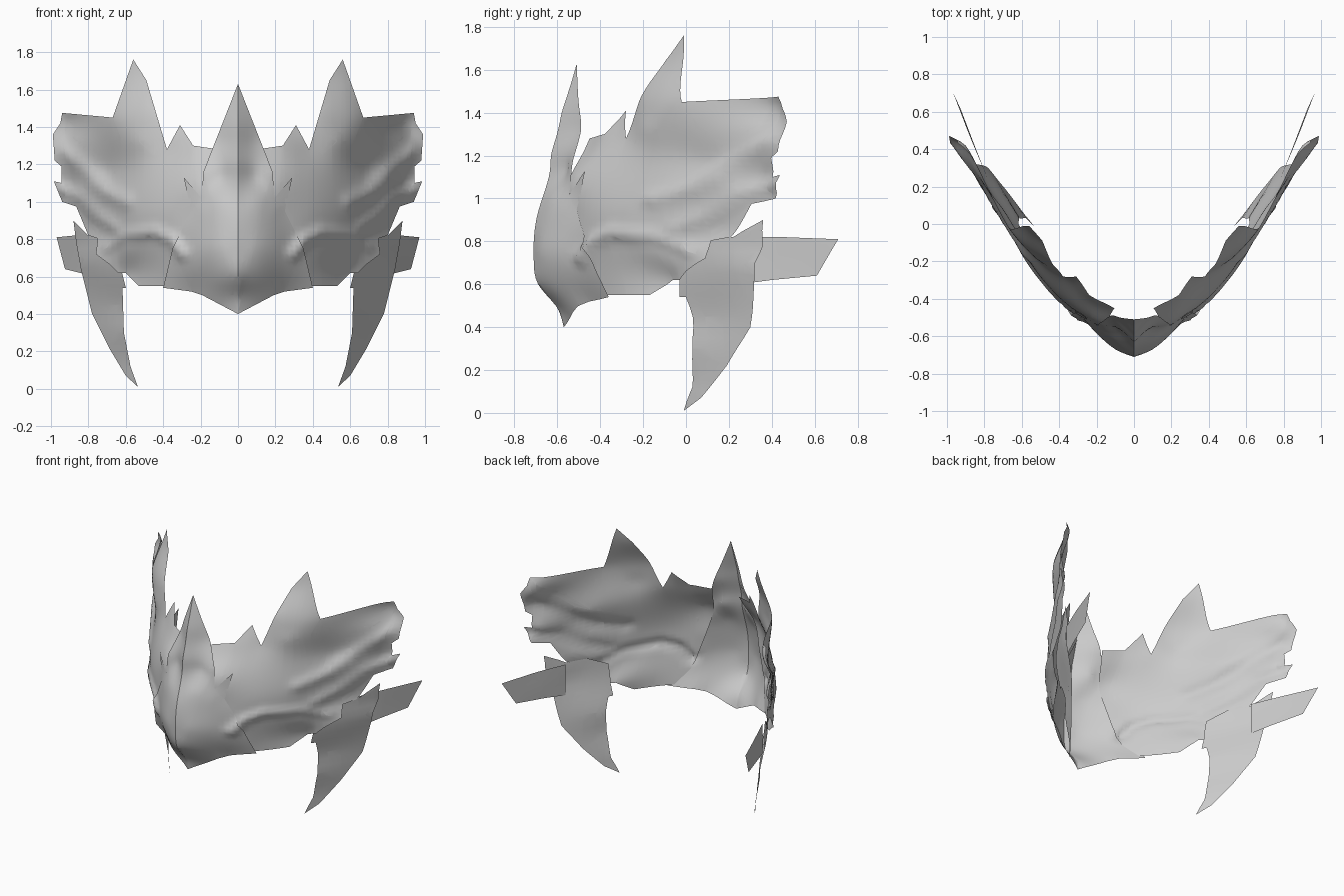
import bpy, bmesh, math
from mathutils import Vector

shell_grey = bpy.data.materials.new("shell grey")
shell_grey.diffuse_color = (0.6, 0.6, 0.6, 1)


def kernel(a, b):
    r2 = (a[0] - b[0]) ** 2 + (a[1] - b[1]) ** 2
    return r2 * math.log(r2) * 0.5 if r2 > 1e-12 else 0.0


def depth_surface(points):
    """Thin-plate surface y(x, z) through the given (x, y, z) points."""
    p = [(q[0], q[2]) for q in points]
    n = len(p)
    rows = []
    for i in range(n):
        rows.append([kernel(p[i], p[j]) + (2e-4 if i == j else 0) for j in range(n)]
                    + [1, p[i][0], p[i][1], points[i][1]])
    for k in range(3):
        rows.append([(1, q[0], q[1])[k] for q in p] + [0, 0, 0, 0])
    m = n + 3
    for c in range(m):
        best = max(range(c, m), key=lambda r: abs(rows[r][c]))
        rows[c], rows[best] = rows[best], rows[c]
        for r in range(m):
            if r != c and rows[r][c]:
                f = rows[r][c] / rows[c][c]
                rows[r] = [a - f * b for a, b in zip(rows[r], rows[c])]
    w = [rows[i][m] / rows[i][i] for i in range(m)]
    return lambda x, z: (sum(w[i] * kernel((x, z), p[i]) for i in range(n))
                         + w[n] + w[n + 1] * x + w[n + 2] * z)


def path_distance(x, z, path):
    best = 9.0
    q = Vector((x, z))
    for a, b in zip(path, path[1:]):
        a, b = Vector(a), Vector(b)
        t = max(0, min(1, (q - a).dot(b - a) / (b - a).length_squared))
        best = min(best, (q - a.lerp(b, t)).length)
    return best


# raised ridges: path, height, width
RIDGES = [
    ([(0.30, 0.72), (0.36, 0.80), (0.45, 0.84), (0.60, 0.825), (0.70, 0.76)], 0.03, 0.03),
    ([(0.60, 1.00), (0.70, 1.05), (0.80, 1.15), (0.93, 1.27)], 0.03, 0.04),
    ([(0.66, 0.86), (0.76, 0.93), (0.84, 1.02), (0.95, 1.07)], 0.03, 0.035),
]


def plate(name, outline, inner=(), ridges=(), cell=0.025):
    """Mirrored thin sheet: fill the outline, cut a grid, push to depth."""
    depth = depth_surface(list(outline) + list(inner))
    bm = bmesh.new()
    bm.faces.new([bm.verts.new((x, 0, z)) for x, y, z in outline])
    bmesh.ops.triangulate(bm, faces=bm.faces[:])
    for axis in (0, 2):
        lo = min(p[axis] for p in outline)
        hi = max(p[axis] for p in outline)
        k = math.floor(lo / cell) + 1
        while k * cell < hi:
            co, no = Vector((0, 0, 0)), Vector((0, 0, 0))
            co[axis], no[axis] = k * cell + 0.0003, 1
            bmesh.ops.bisect_plane(bm, geom=bm.verts[:] + bm.edges[:] + bm.faces[:],
                                   plane_co=co, plane_no=no, dist=1e-5)
            k += 1
    for v in bm.verts:
        x, z = v.co.x, v.co.z
        v.co.y = depth(x, z) - sum(
            h * math.exp(-(path_distance(x, z, path) / w) ** 2) for path, h, w in ridges)
    bmesh.ops.recalc_face_normals(bm, faces=bm.faces[:])
    bm.normal_update()
    if sum(f.normal.y * f.calc_area() for f in bm.faces) > 0:
        bmesh.ops.reverse_faces(bm, faces=bm.faces[:])
    me = bpy.data.meshes.new(name)
    bm.to_mesh(me)
    bm.free()
    me.materials.append(shell_grey)
    ob = bpy.data.objects.new(name, me)
    bpy.context.collection.objects.link(ob)
    for other in bpy.context.selected_objects:
        other.select_set(False)
    bpy.context.view_layer.objects.active = ob
    ob.select_set(True)
    bpy.ops.object.shade_smooth_by_angle(angle=math.radians(40))
    mir = ob.modifiers.new("mirror", 'MIRROR')
    mir.use_axis = (True, False, False)
    mir.merge_threshold = 0.0005
    return ob


# centre face plate with tall spike
plate("centre_plate", [
    (0, -0.51, 1.63), (0.045, -0.515, 1.48), (0.09, -0.51, 1.32), (0.10, -0.55, 1.14),
    (0.12, -0.55, 1.15), (0.185, -0.53, 1.16), (0.195, -0.545, 1.02), (0.29, -0.47, 1.13),
    (0.25, -0.51, 0.95), (0.35, -0.45, 0.75), (0.40, -0.36, 0.54), (0.25, -0.45, 0.52),
    (0.19, -0.50, 0.50), (0, -0.57, 0.40), (0, -0.60, 0.49), (0, -0.69, 0.60),
    (0, -0.71, 0.72), (0, -0.71, 0.80), (0, -0.67, 1.00), (0, -0.63, 1.20), (0, -0.58, 1.40)],
    inner=[(0.10, -0.67, 0.75), (0.20, -0.585, 0.75), (0.10, -0.625, 1.0), (0.10, -0.62, 0.58),
           (0.20, -0.56, 0.95), (0.28, -0.50, 0.78)],
    ridges=RIDGES[:1])

# side band with crown points and swept-back horns
plate("side_band", [
    (0.105, -0.45, 1.28), (0.24, -0.38, 1.30), (0.31, -0.28, 1.41), (0.38, -0.28, 1.28),
    (0.45, -0.24, 1.25), (0.53, -0.18, 1.32), (0.53, -0.17, 1.39), (0.44, -0.21, 1.47),
    (0.49, -0.16, 1.52), (0.49, -0.09, 1.65), (0.56, -0.01, 1.76), (0.67, -0.02, 1.45),
    (0.63, -0.07, 1.35), (0.605, -0.09, 1.11), (0.70, 0.08, 1.17), (0.77, 0.17, 1.21),
    (0.87, 0.33, 1.34), (0.905, 0.41, 1.36), (0.90, 0.42, 1.43), (0.94, 0.43, 1.475),
    (0.95, 0.45, 1.42), (0.99, 0.47, 1.36), (0.98, 0.43, 1.22), (0.91, 0.37, 1.16),
    (0.90, 0.38, 1.09), (0.985, 0.44, 1.11), (0.94, 0.42, 1.00), (0.865, 0.31, 0.975),
    (0.80, 0.21, 0.82), (0.74, 0.10, 0.80), (0.68, 0.01, 0.79), (0.70, 0.03, 0.755),
    (0.76, 0.09, 0.72), (0.68, 0.0, 0.66), (0.64, -0.03, 0.62), (0.60, -0.06, 0.62),
    (0.53, -0.17, 0.55), (0.45, -0.28, 0.55), (0.36, -0.38, 0.55), (0.29, -0.47, 0.65),
    (0.21, -0.53, 0.90), (0.20, -0.52, 1.10), (0.17, -0.46, 1.21)],
    inner=[(0.40, -0.38, 0.75), (0.50, -0.26, 0.75), (0.60, -0.13, 0.75), (0.40, -0.39, 0.95),
           (0.50, -0.28, 0.95), (0.60, -0.14, 0.93), (0.70, 0.03, 0.95), (0.80, 0.18, 1.08)],
    ridges=RIDGES)

# downward fang behind the band
plate("fang_plate", [
    (0.64, -0.03, 0.76), (0.72, 0.09, 0.82), (0.80, 0.22, 0.82), (0.835, 0.28, 0.83),
    (0.88, 0.36, 0.90), (0.865, 0.36, 0.78), (0.825, 0.27, 0.69), (0.84, 0.32, 0.64),
    (0.78, 0.30, 0.40), (0.69, 0.19, 0.22), (0.60, 0.07, 0.07), (0.535, -0.01, 0.01),
    (0.575, 0.03, 0.12), (0.61, 0.03, 0.30), (0.63, 0.06, 0.44), (0.63, 0.02, 0.54),
    (0.60, -0.03, 0.54), (0.62, -0.03, 0.62)], cell=0.05)

# rear strap tab
plate("rear_strap", [
    (0.785, 0.25, 0.82), (0.87, 0.45, 0.82), (0.97, 0.71, 0.81),
    (0.925, 0.61, 0.64), (0.845, 0.40, 0.62), (0.785, 0.25, 0.60)], cell=0.05)
